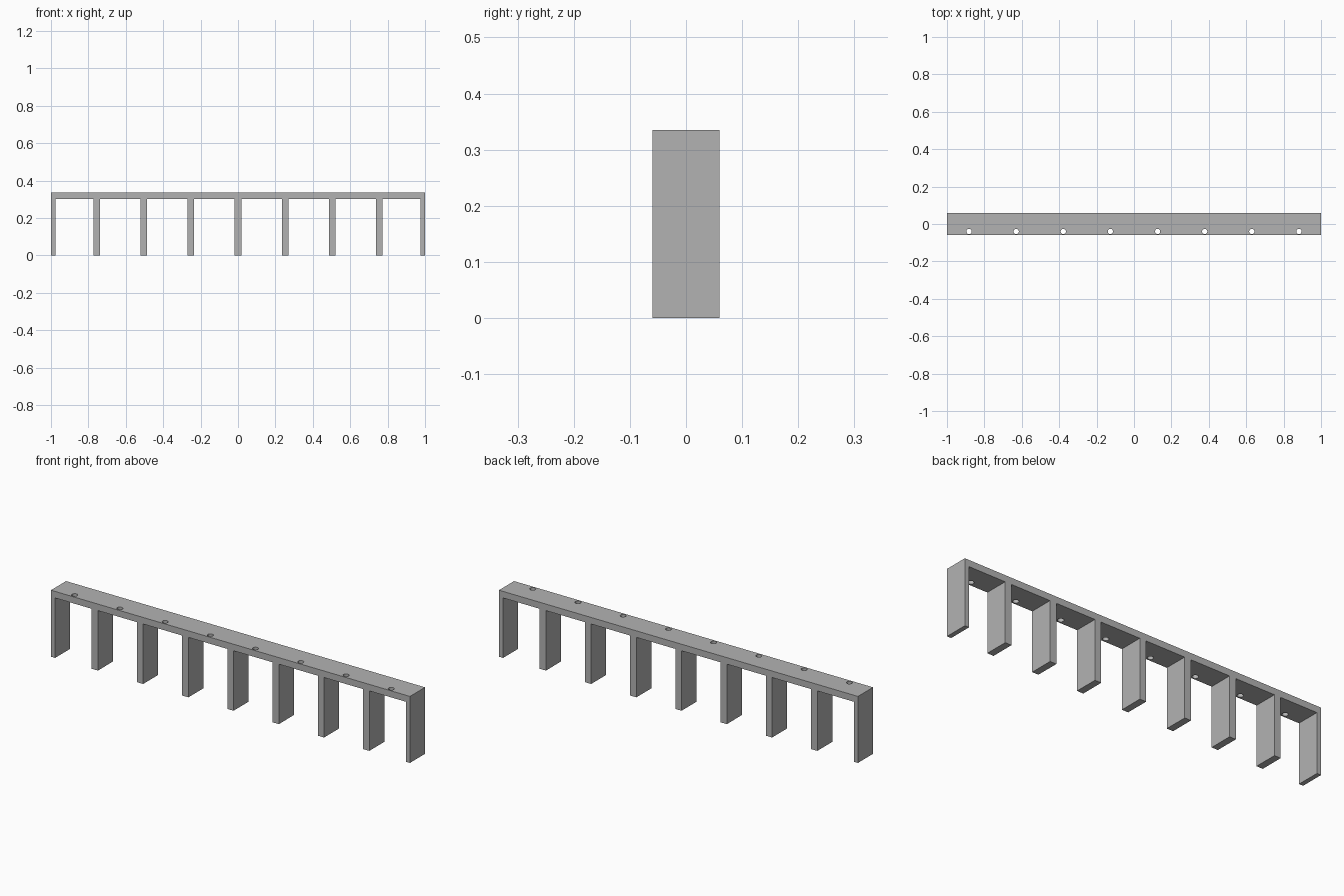
import bpy
import bmesh

if "Cube" in bpy.data.objects:
    bpy.data.objects.remove(bpy.data.objects["Cube"], do_unlink=True)

HALF_DEPTH = 0.06
BEAM_BOTTOM, TOP = 0.302, 0.335
PITCH = 0.252
LEG_HALF = 0.0175
END_INNER = 0.977
HOLE_Y, HOLE_R = -0.04, 0.014

grey = bpy.data.materials.new("plain grey")
grey.use_nodes = True
colour = (0.45, 0.45, 0.45, 1)
grey.diffuse_color = colour
grey.node_tree.nodes["Principled BSDF"].inputs["Base Color"].default_value = colour

# Left and right faces of every leg
legs = [(-1, -END_INNER)]
legs += [(i * PITCH - LEG_HALF, i * PITCH + LEG_HALF) for i in range(-3, 4)]
legs += [(END_INNER, 1)]

# Comb outline: along the legs, then back over the top of the beam
outline = []
for left, right in legs:
    if left > -1:
        outline.append((left, BEAM_BOTTOM))
    outline += [(left, 0), (right, 0)]
    if right < 1:
        outline.append((right, BEAM_BOTTOM))
outline += [(1, TOP), (-1, TOP)]

# Extrude the outline through the depth
bm = bmesh.new()
face = bm.faces.new([bm.verts.new((x, -HALF_DEPTH, z)) for x, z in outline])
result = bmesh.ops.extrude_face_region(bm, geom=[face])
moved = [v for v in result["geom"] if isinstance(v, bmesh.types.BMVert)]
bmesh.ops.translate(bm, verts=moved, vec=(0, 2 * HALF_DEPTH, 0))
bmesh.ops.recalc_face_normals(bm, faces=bm.faces)
mesh = bpy.data.meshes.new("comb_rack")
bm.to_mesh(mesh)
bm.free()
rack = bpy.data.objects.new("comb_rack", mesh)
bpy.context.collection.objects.link(rack)
mesh.materials.append(grey)

# One round hole through the beam above each bay
bm = bmesh.new()
for i in range(8):
    made = bmesh.ops.create_cone(bm, cap_ends=True, segments=32,
                                 radius1=HOLE_R, radius2=HOLE_R, depth=0.1)
    bmesh.ops.translate(bm, verts=made["verts"],
                        vec=((i - 3.5) * PITCH, HOLE_Y, (BEAM_BOTTOM + TOP) / 2))
cutter_mesh = bpy.data.meshes.new("hole_cutter")
bm.to_mesh(cutter_mesh)
bm.free()
cutter_mesh.materials.append(grey)
cutter = bpy.data.objects.new("hole_cutter", cutter_mesh)
bpy.context.collection.objects.link(cutter)

cut = rack.modifiers.new("screw_holes", "BOOLEAN")
cut.operation = "DIFFERENCE"
cut.solver = "EXACT"
cut.object = cutter

# Apply the cut and discard the cutter
bpy.ops.object.select_all(action="DESELECT")
bpy.context.view_layer.objects.active = rack
rack.select_set(True)
bpy.ops.object.modifier_apply(modifier=cut.name)
bpy.data.objects.remove(cutter, do_unlink=True)
bpy.ops.object.shade_smooth_by_angle()
